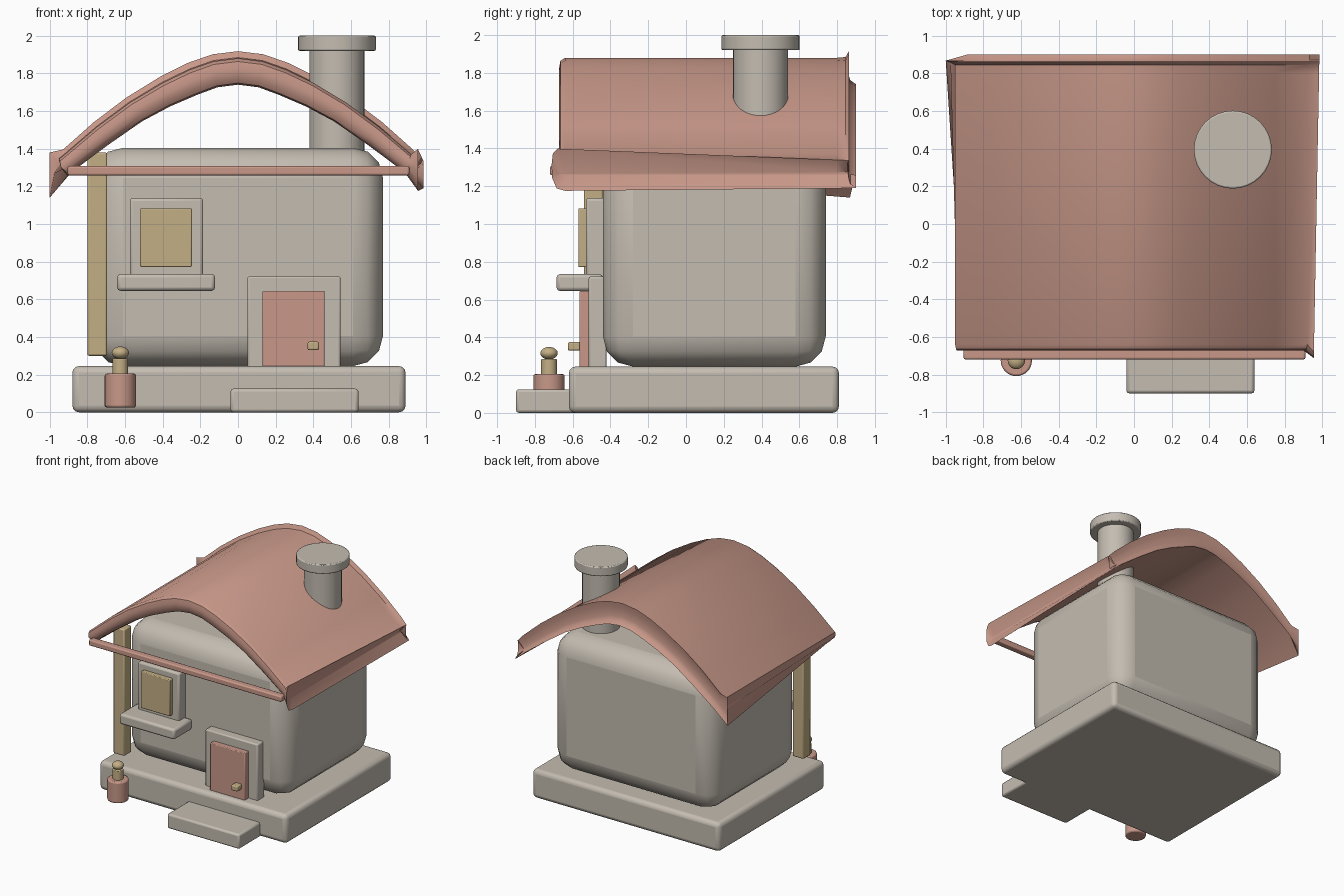
import bpy, bmesh, math

cube = bpy.data.objects.get("Cube")
if cube:
    bpy.data.objects.remove(cube, do_unlink=True)


def material(name, rgb):
    m = bpy.data.materials.new(name)
    m.use_nodes = True
    m.diffuse_color = (*rgb, 1)
    bsdf = m.node_tree.nodes["Principled BSDF"]
    bsdf.inputs["Base Color"].default_value = (*rgb, 1)
    bsdf.inputs["Roughness"].default_value = 0.8
    return m


STONE = material("warm grey stone", (0.55, 0.505, 0.44))
CLAY = material("terracotta", (0.58, 0.315, 0.25))
TAN = material("straw tan", (0.55, 0.43, 0.235))


def finish(bm, name, mat, bevel=0, segments=2, angle=35):
    bmesh.ops.recalc_face_normals(bm, faces=bm.faces)
    mesh = bpy.data.meshes.new(name)
    bm.to_mesh(mesh)
    bm.free()
    mesh.materials.append(mat)
    ob = bpy.data.objects.new(name, mesh)
    bpy.context.collection.objects.link(ob)
    if bevel:
        mod = ob.modifiers.new("Bevel", "BEVEL")
        mod.width, mod.segments = bevel, segments
        mod.limit_method = 'ANGLE'
        mod.angle_limit = math.radians(40)
    bpy.ops.object.select_all(action='DESELECT')
    ob.select_set(True)
    bpy.context.view_layer.objects.active = ob
    bpy.ops.object.shade_smooth_by_angle(angle=math.radians(angle))
    return ob


def box(name, mat, xs, ys, zs, bevel=0.01, segments=2):
    bm = bmesh.new()
    bmesh.ops.create_cube(bm, size=1)
    for v in bm.verts:
        for i, (lo, hi) in enumerate((xs, ys, zs)):
            v.co[i] = hi if v.co[i] > 0 else lo
    return finish(bm, name, mat, bevel, segments)


def cylinder(name, mat, x, y, r, z0, z1, bevel=0.01, sides=32):
    bm = bmesh.new()
    bmesh.ops.create_cone(bm, cap_ends=True, segments=sides, radius1=r, radius2=r, depth=z1 - z0)
    bmesh.ops.translate(bm, verts=bm.verts, vec=(x, y, (z0 + z1) / 2))
    return finish(bm, name, mat, bevel)


# Ground slab, step and rounded house body
box("foundation", STONE, (-0.88, 0.89), (-0.62, 0.81), (0.0, 0.245), 0.035, 3)
box("front_step", STONE, (-0.04, 0.64), (-0.90, -0.55), (0.0, 0.125), 0.015)
box("house_body", STONE, (-0.77, 0.77), (-0.44, 0.74), (0.245, 1.405), 0.16, 3)

# Door
box("door_frame", STONE, (0.05, 0.545), (-0.515, -0.42), (0.235, 0.722))
box("door", CLAY, (0.13, 0.46), (-0.565, -0.49), (0.24, 0.645), 0.006)
box("door_knob", TAN, (0.37, 0.43), (-0.625, -0.55), (0.33, 0.375), 0.008)

# Window
box("window_frame", STONE, (-0.575, -0.185), (-0.53, -0.42), (0.68, 1.138), 0.015)
box("window_pane", TAN, (-0.52, -0.245), (-0.57, -0.50), (0.772, 1.083), 0.006)
box("window_sill", STONE, (-0.642, -0.122), (-0.685, -0.44), (0.645, 0.735), 0.018)

# Corner pillar and eave beam
box("corner_pillar", TAN, (-0.80, -0.695), (-0.54, -0.44), (0.30, 1.38))
box("eave_beam", CLAY, (-0.905, 0.91), (-0.72, -0.66), (1.258, 1.308))

# Lamp post beside the slab
cylinder("lamp_base", CLAY, -0.625, -0.725, 0.083, 0.025, 0.205)
cylinder("lamp_neck", TAN, -0.625, -0.725, 0.042, 0.195, 0.285, 0.005)
bm = bmesh.new()
bmesh.ops.create_uvsphere(bm, u_segments=24, v_segments=12, radius=0.046)
bmesh.ops.scale(bm, verts=bm.verts, vec=(1, 1, 0.72))
bmesh.ops.translate(bm, verts=bm.verts, vec=(-0.625, -0.725, 0.316))
finish(bm, "lamp_ball", TAN)

# Chimney
cylinder("chimney_shaft", STONE, 0.525, 0.395, 0.146, 1.36, 1.93, 0)
cylinder("chimney_cap", STONE, 0.525, 0.395, 0.207, 1.92, 2.0, 0.008)

# Roof: arched slab, half profiles of the upper and lower skins from ridge to eave
UPPER = [(0, 1.88), (0.13, 1.864), (0.255, 1.82), (0.40, 1.75), (0.575, 1.645), (0.75, 1.515), (0.92, 1.37)]
LOWER = [(0, 1.74), (0.11, 1.726), (0.22, 1.685), (0.36, 1.625), (0.51, 1.545), (0.69, 1.42), (0.885, 1.275)]
# Edge section: (y, blend from lower skin 0 to upper skin 1), rolled at front, flared at back
RING = [(-0.60, 0), (-0.645, 0.06), (-0.668, 0.3), (-0.672, 0.6), (-0.665, 0.88), (-0.64, 1.0),
        (0.80, 1.0), (0.845, 1.03), (0.864, 1.27), (0.856, 0.9), (0.858, 0.4), (0.87, 0.15), (0.90, 0)]

columns = [((-x, z), (-a, b)) for (x, z), (a, b) in zip(UPPER[:0:-1], LOWER[:0:-1])]
columns += list(zip(UPPER, LOWER))


def lerp(a, b, t):
    return a + (b - a) * t


def roof_ring(bm, upper, lower):
    return [bm.verts.new((lerp(lower[0], upper[0], t), y, lerp(lower[1], upper[1], t))) for y, t in RING]


bm = bmesh.new()
rings = []
# Left eave: closed rounded edge, with a pointed rear corner
rings.append(roof_ring(bm, (-0.945, 1.315), (-0.935, 1.29)))
rings.append(roof_ring(bm, (-0.95, 1.345), (-0.905, 1.255)))
for v, (y, t) in zip(rings[1], RING):
    if y > 0.85:
        v.co = (-1.0, 0.868, lerp(1.14, 1.38, min(t, 1)))
for v, (y, t) in zip(rings[0], RING):
    if y > 0.85:
        v.co = (-0.975, 0.862, 1.27)
rings += [roof_ring(bm, u, l) for u, l in columns]
# Right eave: flared lips with a V groove between them
flare = roof_ring(bm, (0.955, 1.40), (0.955, 1.18))
for v, (y, t) in zip(flare, RING):
    f = (y + 0.67) / 1.57
    if y < -0.59:
        y -= 0.04
    v.co = (lerp(0.955, 0.985, f), y, lerp(lerp(1.175, 1.19, f), lerp(1.40, 1.335, f), min(t, 1)))
rings.append(flare)
rings.append(roof_ring(bm, (0.93, 1.275), (0.93, 1.26)))
for a, b in zip(rings, rings[1:]):
    for i in range(len(RING)):
        j = (i + 1) % len(RING)
        bm.faces.new((a[i], a[j], b[j], b[i]))
bm.faces.new(rings[0])
bm.faces.new(rings[-1])
finish(bm, "arched_roof", CLAY, angle=40)
